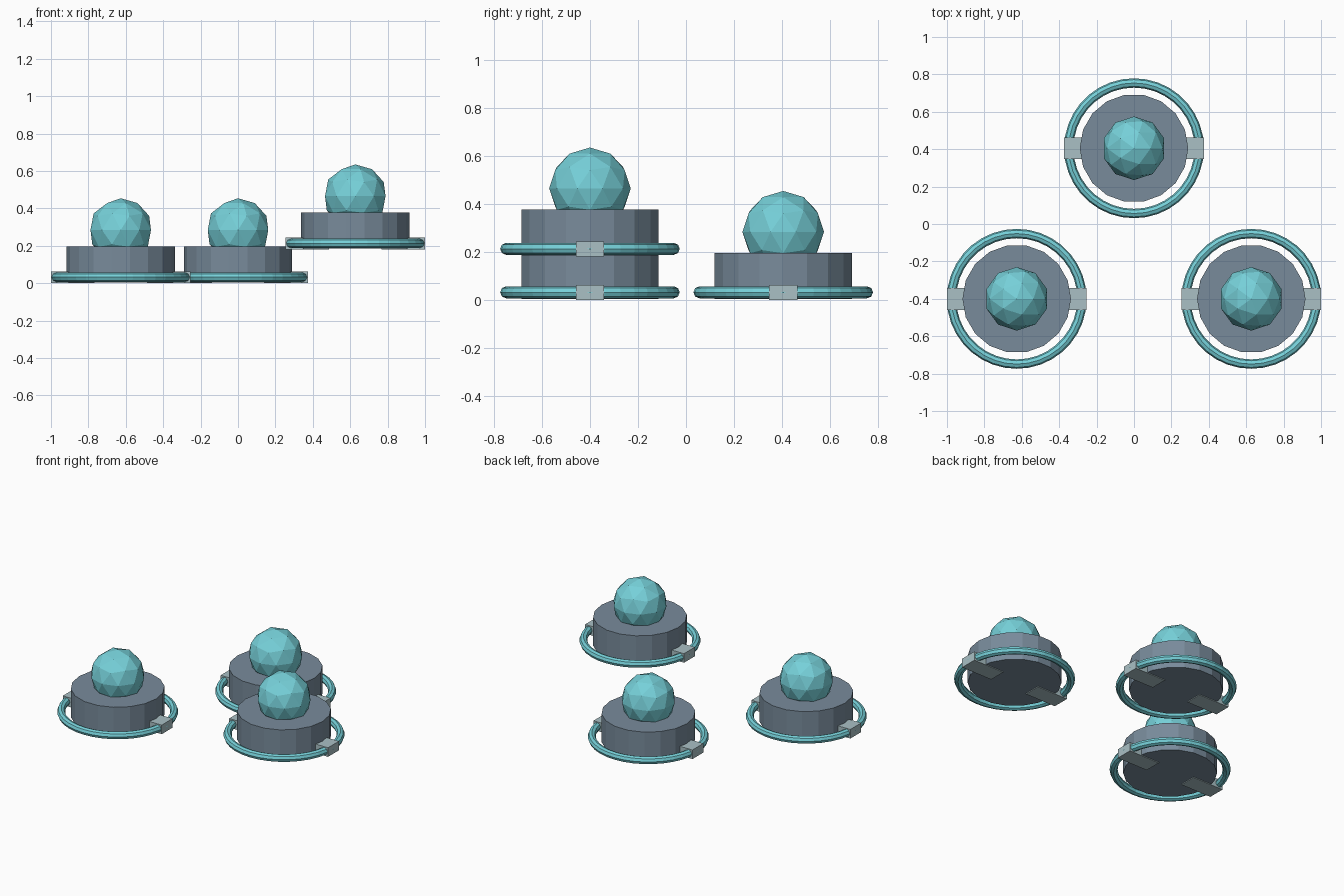
import bpy, bmesh, math
from mathutils import Matrix, Vector

cube = bpy.data.objects.get("Cube")
if cube:
    bpy.data.objects.remove(cube, do_unlink=True)


def make_material(name, rgb):
    mat = bpy.data.materials.new(name)
    mat.use_nodes = True
    mat.diffuse_color = (*rgb, 1)
    mat.node_tree.nodes["Principled BSDF"].inputs["Base Color"].default_value = (*rgb, 1)
    return mat


SLATE = make_material("slate grey", (0.19, 0.26, 0.33))
TEAL = make_material("teal", (0.18, 0.63, 0.69))
PALE = make_material("pale grey", (0.40, 0.53, 0.56))


def add_object(name, bm, mat, location):
    mesh = bpy.data.meshes.new(name)
    bmesh.ops.recalc_face_normals(bm, faces=bm.faces)
    bm.to_mesh(mesh)
    bm.free()
    mesh.materials.append(mat)
    obj = bpy.data.objects.new(name, mesh)
    obj.location = location
    bpy.context.collection.objects.link(obj)


def drum(radius, bottom, top, sides):
    bm = bmesh.new()
    bmesh.ops.create_cone(bm, cap_ends=True, segments=sides, radius1=radius, radius2=radius,
                          depth=top - bottom)
    # Put a corner on the x axis
    bmesh.ops.rotate(bm, verts=bm.verts, matrix=Matrix.Rotation(math.pi / 2, 3, 'Z'))
    bmesh.ops.translate(bm, verts=bm.verts, vec=(0, 0, (top + bottom) / 2))
    return bm


def ball(radius, height):
    bm = bmesh.new()
    bmesh.ops.create_icosphere(bm, subdivisions=2, radius=radius)
    bmesh.ops.translate(bm, verts=bm.verts, vec=(0, 0, height))
    return bm


def torus(major, minor, height, around=36, section=8):
    bm = bmesh.new()
    rings = []
    for i in range(around):
        turn = Matrix.Rotation(math.tau * i / around, 3, 'Z')
        loop = []
        for j in range(section):
            a = math.tau * j / section
            point = Vector((major + minor * math.cos(a), 0, height + minor * math.sin(a)))
            loop.append(bm.verts.new(turn @ point))
        rings.append(loop)
    for i in range(around):
        near, far = rings[i], rings[(i + 1) % around]
        for j in range(section):
            k = (j + 1) % section
            bm.faces.new((near[j], far[j], far[k], near[k]))
    return bm


def block(x0, x1, depth, z0, z1):
    bm = bmesh.new()
    bmesh.ops.create_cube(bm, size=1)
    bmesh.ops.scale(bm, verts=bm.verts, vec=(x1 - x0, depth, z1 - z0))
    bmesh.ops.translate(bm, verts=bm.verts, vec=((x0 + x1) / 2, 0, (z0 + z1) / 2))
    return bm


# Three identical units, the left one raised
units = {"right": (-0.627, -0.4, 0), "back": (0, 0.405, 0), "left": (0.627, -0.4, 0.181)}
for label, spot in units.items():
    add_object(label + "_base", drum(0.29, 0.005, 0.196, 18), SLATE, spot)
    add_object(label + "_orb", ball(0.17, 0.284), TEAL, spot)
    add_object(label + "_ring", torus(0.349, 0.025, 0.032), TEAL, spot)
    # Brackets joining base and ring
    add_object(label + "_bracket_left", block(0.14, 0.373, 0.117, 0, 0.062), PALE, spot)
    add_object(label + "_bracket_right", block(-0.373, -0.14, 0.117, 0, 0.062), PALE, spot)
